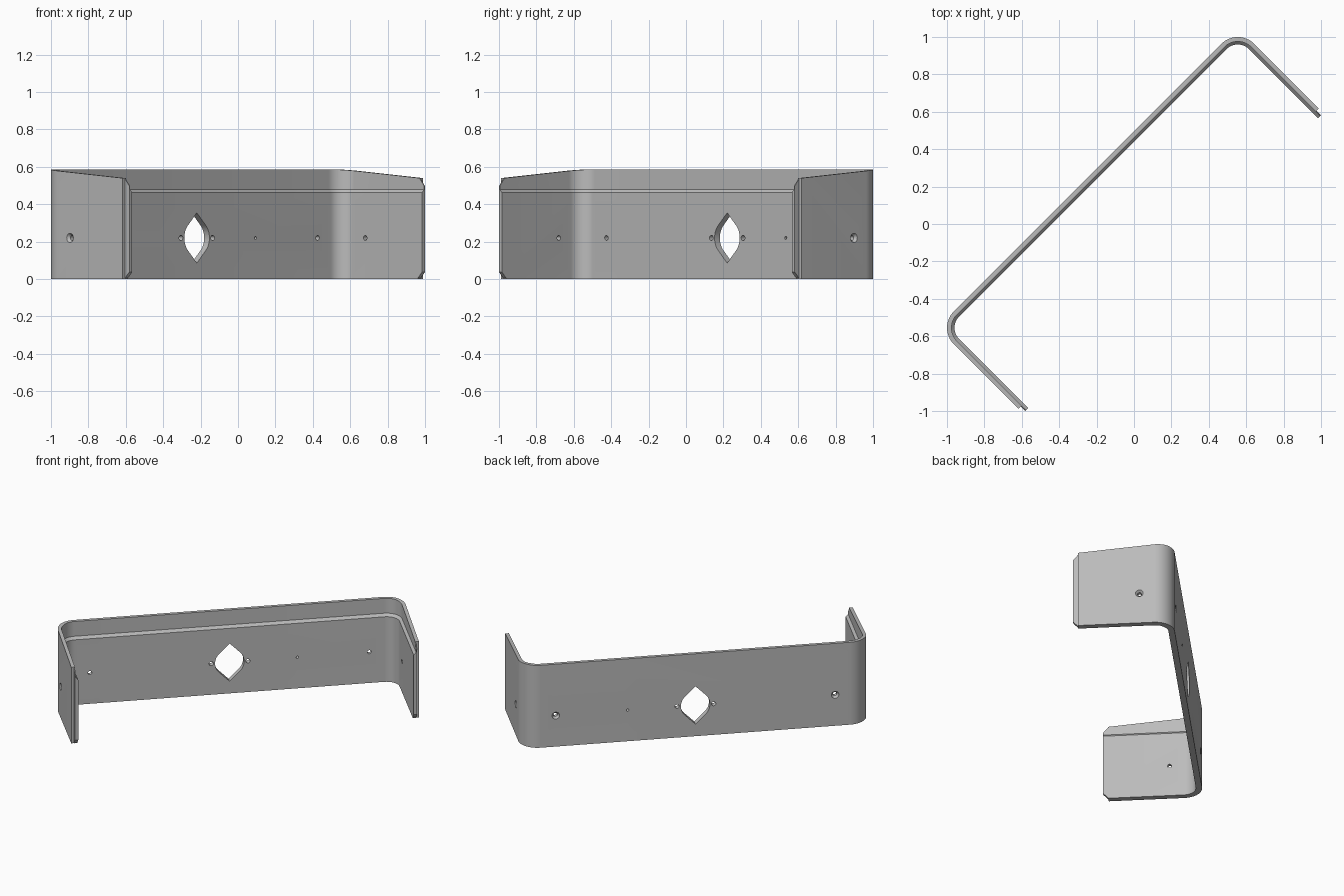
import bpy, bmesh
from math import pi, sin, cos
from mathutils import Matrix

if "Cube" in bpy.data.objects:
    bpy.data.objects.remove(bpy.data.objects["Cube"])

# Bracket dimensions, laid out square and turned 45 degrees at the end
HALF, BACK, TIP, SHOULDER = 1.136, 0.351, -0.296, -0.262
BEND, THICK, RABBET, TAB = 0.125, 0.04, 0.024, 0.018
HOLE_Z = 0.22

metal = bpy.data.materials.new("grey metal")
metal.use_nodes = True
colour = (0.5, 0.5, 0.5, 1)
metal.diffuse_color = colour
metal.node_tree.nodes["Principled BSDF"].inputs["Base Color"].default_value = colour


def loft(name, rings):
    """Join matching rings of points into a capped solid."""
    bm = bmesh.new()
    loops = [[bm.verts.new(p) for p in ring] for ring in rings]
    for a, b in zip(loops, loops[1:]):
        for i in range(len(a)):
            j = (i + 1) % len(a)
            bm.faces.new((a[i], a[j], b[j], b[i]))
    bm.faces.new(loops[0])
    bm.faces.new(loops[-1])
    bmesh.ops.recalc_face_normals(bm, faces=bm.faces)
    mesh = bpy.data.meshes.new(name)
    bm.to_mesh(mesh)
    bm.free()
    mesh.materials.append(metal)
    obj = bpy.data.objects.new(name, mesh)
    bpy.context.collection.objects.link(obj)
    return obj


# Folded plate: stepped section swept round a U path of (x, y, outward angle)
section = [(0, 0), (0, 0.585), (RABBET, 0.585), (RABBET, 0.48), (THICK, 0.462), (THICK, 0)]
path = [(HALF, TIP, 0)]
for i in range(17):
    a = pi / 2 * i / 16
    path.append((HALF - BEND + BEND * cos(a), BACK - BEND + BEND * sin(a), a))
path += [(-x, y, pi - a) for x, y, a in reversed(path)]
bracket = loft("bracket", [[(x - d * cos(a), y - d * sin(a), z) for d, z in section]
                           for x, y, a in path])
bpy.context.view_layer.objects.active = bracket
bracket.select_set(True)


def cut(rings):
    cutter = loft("cutter", rings)
    cutter.hide_render = True
    mod = bracket.modifiers.new("cut", 'BOOLEAN')
    mod.operation, mod.solver, mod.object = 'DIFFERENCE', 'EXACT', cutter
    bpy.ops.object.modifier_apply(modifier=mod.name)
    bpy.data.objects.remove(cutter)


def cut_side(outline, x0=-1.3, x1=1.3):
    cut([[(x, y, z) for y, z in outline] for x in (x0, x1)])


def circle(r, n=24):
    return [(r * cos(2 * pi * i / n), r * sin(2 * pi * i / n)) for i in range(n)]


def drill(place, r, sink=0):
    """Round hole, with an optional countersink on the outer face."""
    steps = [(-0.05, r), (0.1, r)]
    if sink:
        steps = [(-0.05, sink), (0, sink), (0.015, r), (0.1, r)]
    cut([[place(p, q + HOLE_Z, d) for p, q in circle(radius)] for d, radius in steps])


# Sloping tops of the two arms
cut_side([(0.31, 0.585), (SHOULDER, 0.54), (-0.4, 0.529), (-0.4, 0.7), (0.31, 0.7)])

# End tabs: chamfered corners and outer half cut back
cut_side([(-0.264, 0.7), (-0.264, 0.535), (-0.33, 0.457), (-0.33, 0.7)])
cut_side([(-0.264, -0.1), (-0.264, 0.005), (-0.33, 0.073), (-0.33, -0.1)])
notch = [(SHOULDER, -0.1), (SHOULDER, 0.7), (-0.4, 0.7), (-0.4, -0.1)]
for side in (-1, 1):
    cut_side(notch, side * (HALF - TAB), side * 1.3)

# Central opening: circle drawn out to a point above and below
radius = 0.095
opening = [(0, radius * 2 ** 0.5)]
opening += [(radius * sin(a), radius * cos(a)) for a in (pi / 4 + pi / 2 * i / 16 for i in range(17))]
opening += [(-x, -z) for x, z in opening]
cut([[(x, y, z + HOLE_Z) for x, z in opening] for y in (BACK - 0.1, BACK + 0.1)])

# Screw holes in the back plate and arms
for side in (-1, 1):
    drill(lambda p, z, d: (side * 0.12 + p, BACK - d, z), 0.014)
    drill(lambda p, z, d: (side * 0.913 + p, BACK - d, z), 0.013, 0.025)
    drill(lambda p, z, d: (side * (HALF - d), 0.134 + p, z), 0.013, 0.025)
drill(lambda p, z, d: (0.443 + p, BACK - d, z), 0.008)

bracket.data.transform(Matrix.Rotation(pi / 4, 4, 'Z'))
bpy.ops.object.shade_smooth_by_angle(angle=pi / 9)
